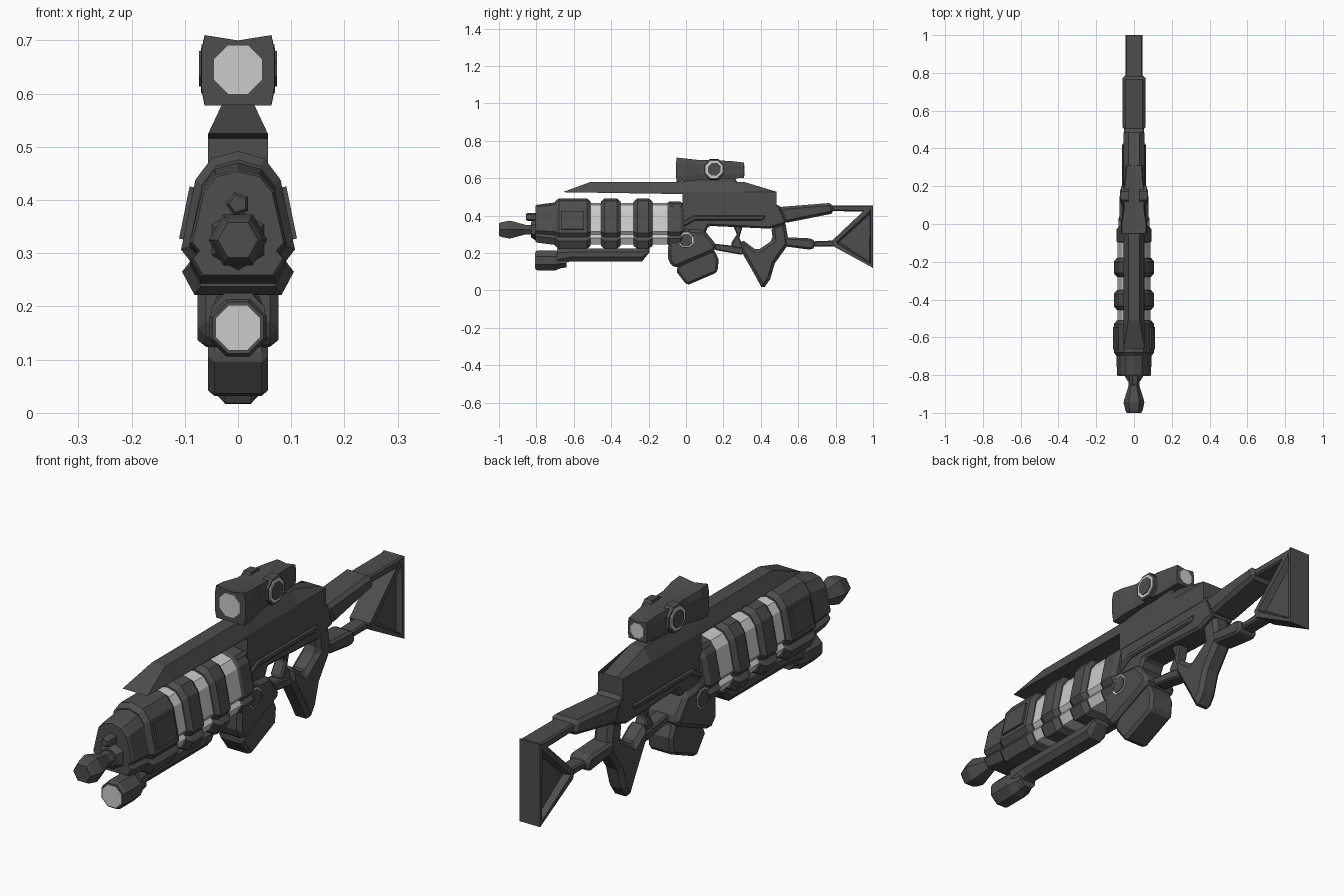
import bpy, bmesh
from math import pi, sin, cos

if "Cube" in bpy.data.objects:
    bpy.data.objects.remove(bpy.data.objects["Cube"])


def material(name, v):
    m = bpy.data.materials.new(name)
    m.diffuse_color = (v, v, v, 1)
    m.use_nodes = True
    m.node_tree.nodes["Principled BSDF"].inputs["Base Color"].default_value = m.diffuse_color
    return m


DARK, LIGHT = material("dark_grey", 0.075), material("light_grey", 0.55)


def finish(name, bm, mat):
    bmesh.ops.recalc_face_normals(bm, faces=bm.faces)
    me = bpy.data.meshes.new(name)
    bm.to_mesh(me)
    bm.free()
    me.materials.append(mat)
    ob = bpy.data.objects.new(name, me)
    bpy.context.collection.objects.link(ob)
    return ob


def loft(name, rings, mat=DARK):
    """Skin closed rings of equal length and cap both ends."""
    bm = bmesh.new()
    vs = [[bm.verts.new(p) for p in r] for r in rings]
    n = len(vs[0])
    for a, b in zip(vs, vs[1:]):
        for i in range(n):
            j = (i + 1) % n
            bm.faces.new((a[i], a[j], b[j], b[i]))
    bm.faces.new(vs[0])
    bm.faces.new(vs[-1])
    return finish(name, bm, mat)


def section(half, y, sx=1, sz=1, zc=0, dz=0):
    """Mirror a half outline (x, z) and scale it about height zc."""
    full = half + [(-x, z) for x, z in reversed(half) if x > 0]
    return [(x * sx, y, zc + dz + (z - zc) * sz) for x, z in full]


def tube(name, stations, n, mat=DARK, axis='Y', centre=(0, 0), flat=True):
    """Faceted turned part: stations are (position, radius)."""
    rings = []
    for t, r in stations:
        ring = []
        for i in range(n):
            a = 2 * pi * (i + (0.5 if flat else 0)) / n
            u, w = r * cos(a) + centre[0], r * sin(a) + centre[1]
            ring.append((u, t, w) if axis == 'Y' else (t, u, w))
        rings.append(ring)
    return loft(name, rings, mat)


def prism(name, pts, w, bevel=0.01, inset=None):
    """Side outline (y, z) extruded to +-w, with chamfered or recessed sides."""
    ob = loft(name, [[(s * w, y, z) for y, z in pts] for s in (-1, 1)])
    if inset:
        bm = bmesh.new()
        bm.from_mesh(ob.data)
        bm.faces.ensure_lookup_table()
        for f in [f for f in bm.faces if abs(f.normal.x) > 0.9]:
            bmesh.ops.inset_region(bm, faces=[f], thickness=inset[0], depth=0)
            bmesh.ops.inset_region(bm, faces=[f], thickness=0.012, depth=-inset[1])
        bm.to_mesh(ob.data)
        bm.free()
    elif bevel:
        m = ob.modifiers.new("chamfer", 'BEVEL')
        m.width, m.segments, m.limit_method = bevel, 1, 'ANGLE'
        m.angle_limit = 0.6
    return ob


# Handguard: light core wrapped by dark bands
BAND = [(0, .492), (.05, .478), (.08, .438), (.107, .307), (.09, .285),
        (.105, .265), (.082, .222), (0, .222)]


def band(name, stations, mat=DARK):
    loft(name, [section(BAND, y, sx, sz, .355) for y, sx, sz in stations], mat)


band("handguard_core", [(-.6, .81, .82), (-.06, .81, .82)], LIGHT)
band("front_block", [(-.805, .8, .72), (-.795, .85, .75), (-.69, .86, .85), (-.66, .86, .85)])
for i, (a, b, s) in enumerate([(-.70, -.51, 1), (-.455, -.35, 1), (-.28, -.18, 1), (-.11, -.01, .87)]):
    e = 0.02
    band(f"handguard_band_{i + 1}", [(a, .85 * s, .88 * s), (a + e, s, s), (b - e, s, s), (b, .85 * s, .88 * s)])
for s in (-1, 1):
    bpy.ops.mesh.primitive_cube_add(size=1, location=(s * .093, -.605, .375))
    pad = bpy.context.object
    pad.name = "front_band_pad"
    pad.scale = (.016, .12, .1)
    pad.rotation_euler.y = -s * .2
    pad.data.materials.append(DARK)

# Barrel, muzzle and the small upper tube
tube("barrel", [(-1, .038), (-.985, .046), (-.945, .055), (-.93, .052), (-.86, .03), (-.78, .03)],
     6, centre=(0, .325), flat=False)
tube("muzzle_bore", [(-1.0, .022), (-.99, .022)], 8, centre=(0, .325))
tube("barrel_root", [(-.83, .04), (-.80, .06), (-.78, .06)], 6, centre=(0, .325))
tube("gas_tube", [(-.855, .017), (-.845, .023), (-.79, .023)], 5, centre=(0, .393))

# Under-barrel light with its mounting rod
tube("lamp_head", [(-.805, .052), (-.79, .058), (-.70, .058), (-.67, .045), (-.64, .04)], 8, centre=(0, .16))
tube("lamp_lens", [(-.808, .046), (-.79, .046)], 8, LIGHT, centre=(0, .16))
ROD = [(.025, .225), (.05, .205), (.05, .178), (.03, .155)]
loft("lamp_rod", [section(ROD, y, sx, sz, .225) for y, sx, sz in
                  [(-.69, 1, 1.3), (-.62, .9, 1), (-.235, .9, 1), (-.195, .8, .3)]])

# Top rail and upper receiver
TOP = [(.03, .58), (.056, .525), (.056, .515)]
loft("top_rail", [[(x, y + (.15 if z > .57 else 0), z + .01 * (z < .52)) for x, y, z in section(TOP, -.66)],
                  section(TOP, -.02)])
UPPER = [(.03, .58), (.056, .525), (.056, .44)]
loft("upper_receiver", [section(UPPER, -.02), section(UPPER, .31),
                        [(x, y, min(z, .527)) for x, y, z in section(UPPER, .485)]])

# Lower receiver, raised side rib, magazine housing and magazine
prism("lower_receiver", [(-.09, .46), (.5, .457), (.54, .36), (.45, .33), (.12, .345), (.08, .25), (-.09, .24)], .054)
prism("side_rib", [(-.1, .29), (.05, .375), (.41, .375), (.43, .4), (.04, .4), (-.1, .32)], .063, .006)
prism("magazine_housing", [(-.095, .25), (-.095, .155), (-.06, .118), (.155, .21), (.165, .24),
                           (.1, .32), (-.03, .33)], .076, .02)
prism("magazine", [(-.055, .105), (.005, .027), (.168, .097), (.175, .165), (.15, .22), (-.03, .15)], .056, .012)
for s in (-1, 1):
    c = (0, .27)
    tube("receiver_knob", [(s * .05, .055), (s * .076, .052)], 8, axis='X', centre=c)
    tube("receiver_knob_ring", [(s * .07, .044), (s * .079, .042)], 8, LIGHT, 'X', c)
    tube("receiver_knob_cap", [(s * .07, .037), (s * .082, .035)], 8, DARK, 'X', c)

# Trigger, guard and grip
prism("trigger", [(.25, .35), (.305, .35), (.285, .28), (.315, .215), (.25, .22), (.24, .25), (.272, .3)], .025, .006)
prism("trigger_guard", [(.1, .27), (.15, .25), (.24, .24), (.32, .225), (.3, .19), (.16, .215)], .03, .006)
prism("grip", [(.295, .21), (.295, .275), (.38, .212), (.465, .27), (.455, .34), (.53, .37), (.55, .25),
               (.475, .145), (.45, .06), (.41, .004), (.375, .07)], .04, .016)

# Stock: upper and lower bars with a recessed triangular butt
prism("cheek_rest", [(.49, .445), (.78, .468), (.79, .412), (.53, .36)], .06, .014)
prism("stock_upper_bar", [(.75, .455), (1, .455), (1, .42), (.75, .425)], .045, .006)
prism("stock_lower_front", [(.52, .285), (.67, .278), (.69, .262), (.69, .232), (.67, .217), (.53, .235)], .045, .01)
prism("stock_lower_bar", [(.67, .262), (.8, .267), (.82, .235), (.67, .235)], .03, .006)
prism("butt", [(1, .455), (.965, .44), (.78, .265), (.79, .235), (1, .12)], .046, inset=(.025, .025))

# Scope with front and rear lenses and side dials
BELL = [(0, .7), (.066, .71), (.072, .68), (.072, .61), (.066, .578), (0, .578)]
loft("scope_body", [section(BELL, y, sx, sz, .645, dz) for y, sx, sz, dz in
                    [(-.05, .95, 1, 0), (.0, .97, .92, 0), (.07, .8, .8, 0), (.2, .75, .75, 0),
                     (.25, .65, .7, 0), (.31, .6, .62, -.002)]])
tube("scope_lens", [(-.054, .05), (-.03, .05)], 8, LIGHT, centre=(0, .645))
tube("scope_rear_lens", [(.29, .032), (.313, .032)], 8, LIGHT, centre=(0, .642))
prism("scope_mount", [(-.02, .57), (.28, .57), (.25, .62), (0, .62)], .03, .006)
for s in (-1, 1):
    c = (.15, .647)
    tube("scope_dial", [(s * .03, .06), (s * .066, .057)], 8, axis='X', centre=c)
    tube("scope_dial_ring", [(s * .06, .051), (s * .07, .049)], 8, LIGHT, 'X', c)
    tube("scope_dial_cap", [(s * .06, .038), (s * .073, .036)], 8, DARK, 'X', c)
